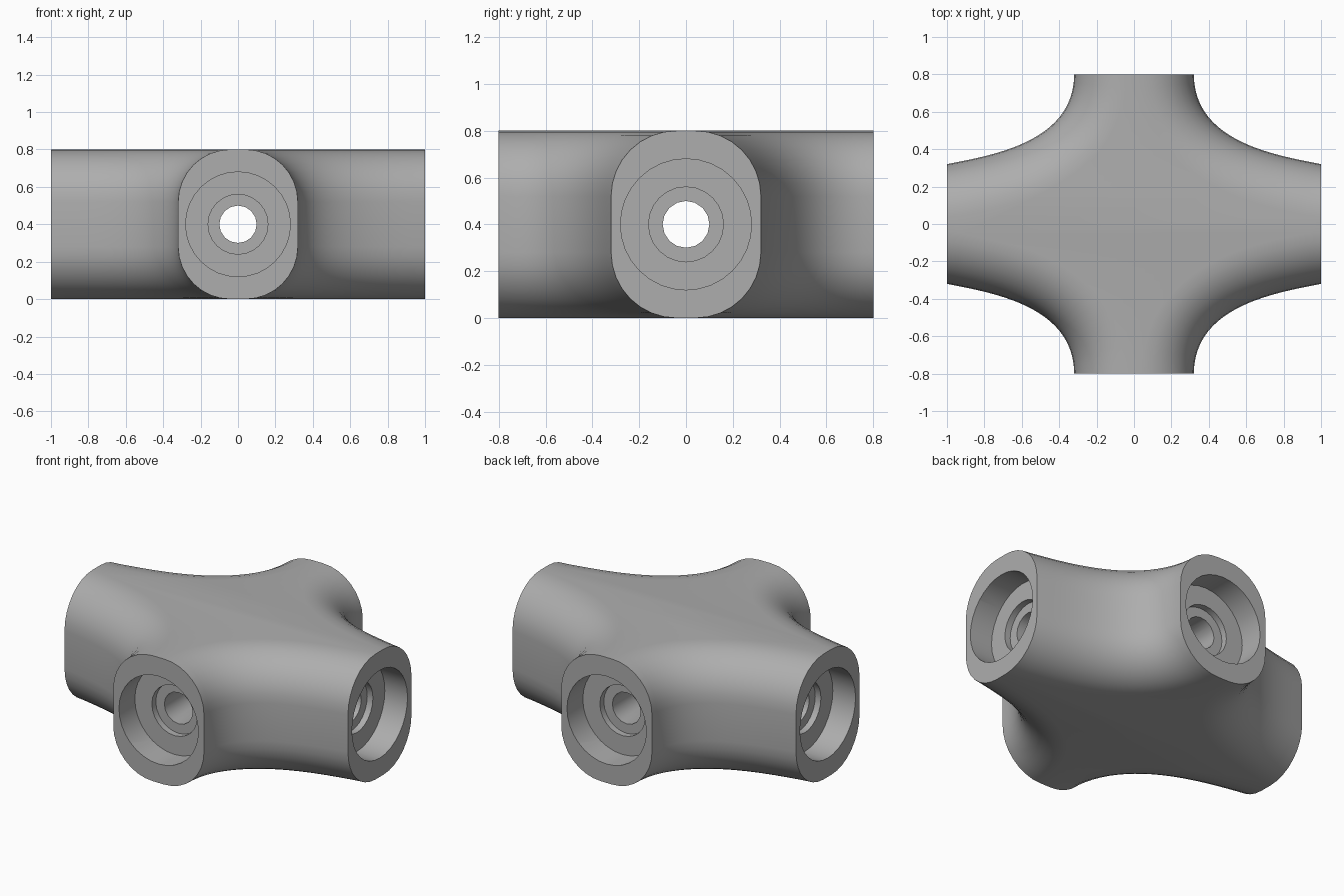
import bpy, bmesh
from math import sin, cos, pi, radians
from mathutils import Vector
from mathutils.geometry import interpolate_bezier

if "Cube" in bpy.data.objects:
    bpy.data.objects.remove(bpy.data.objects["Cube"])

LONG, SHORT, HALF_W, HEIGHT, ROUND = 1.0, 0.8, 0.32, 0.8, 0.28
MID = HEIGHT / 2

grey = bpy.data.materials.new("cast grey")
grey.use_nodes = True
colour = (0.42, 0.42, 0.42, 1)
grey.diffuse_color = colour
grey.node_tree.nodes["Principled BSDF"].inputs["Base Color"].default_value = colour


def make_object(name, bm):
    bmesh.ops.recalc_face_normals(bm, faces=bm.faces)
    mesh = bpy.data.meshes.new(name)
    bm.to_mesh(mesh)
    bm.free()
    mesh.materials.append(grey)
    obj = bpy.data.objects.new(name, mesh)
    bpy.context.collection.objects.link(obj)
    return obj


# Concave plan curve joining a short arm to a long arm, with inward normals
plan = interpolate_bezier(Vector((HALF_W, SHORT)), Vector((HALF_W, 0.43)),
                          Vector((0.78, 0.365)), Vector((LONG, HALF_W)), 25)
normals = []
for i, p in enumerate(plan):
    t = plan[min(i + 1, len(plan) - 1)] - plan[max(i - 1, 0)]
    normals.append(Vector((t.y, -t.x)).normalized())
normals[0], normals[-1] = Vector((-1, 0)), Vector((0, -1))

# Half section of the rounded edge: inset from the plan curve, height
STEPS = 8
arc = [(ROUND * (1 - cos(a)), ROUND * sin(a))
       for a in (pi / 2 * k / STEPS for k in range(STEPS + 1))]
section = [(d, ROUND - h) for d, h in reversed(arc)]
section += [(d, HEIGHT - ROUND + h) for d, h in arc]


def plan_loop(inset):
    quarter = [p + n * inset for p, n in zip(plan, normals)]
    loop = []
    for sx, sy in ((1, 1), (1, -1), (-1, -1), (-1, 1)):
        pts = [(p.x * sx, p.y * sy) for p in quarter]
        loop += pts if sx * sy > 0 else pts[::-1]
    return loop


# Cross body: stacked plan loops, flat top and bottom, flat arm ends
bm = bmesh.new()
rings = [[bm.verts.new((x, y, z)) for x, y in plan_loop(d)] for d, z in section]
n, total = len(plan), len(rings[0])
for low, high in zip(rings, rings[1:]):
    for i in range(total):
        if i % n < n - 1:
            bm.faces.new((low[i], low[i + 1], high[i + 1], high[i]))
for i in range(n - 1, total, n):
    j = (i + 1) % total
    bm.faces.new([r[i] for r in rings] + [r[j] for r in reversed(rings)])
bm.faces.new(rings[0])
bm.faces.new(rings[-1])
body = make_object("cross_body", bm)


def cut(name, axis, centre, radius, length, sides):
    """Remove a horizontal cylinder from the body."""
    bm = bmesh.new()
    bmesh.ops.create_cone(bm, cap_ends=True, segments=sides, radius1=radius,
                          radius2=radius, depth=length)
    cutter = make_object(name, bm)
    cutter.rotation_euler = (0, pi / 2, 0) if axis == 0 else (pi / 2, 0, 0)
    cutter.location = centre
    bpy.context.view_layer.update()
    mod = body.modifiers.new(name, "BOOLEAN")
    mod.object, mod.operation, mod.solver = cutter, "DIFFERENCE", "EXACT"
    bpy.context.view_layer.objects.active = body
    bpy.ops.object.modifier_apply(modifier=name)
    bpy.data.objects.remove(cutter)


# Through holes and stepped sockets in all four arms
for axis, reach in ((0, LONG), (1, SHORT)):
    cut("through_hole", axis, (0, 0, MID), 0.1, 3, 16)
    for side in (-1, 1):
        centre = [0, 0, MID]
        centre[axis] = side * reach
        cut("socket", axis, centre, 0.28, 0.32, 32)
        cut("seat_step", axis, centre, 0.16, 0.4, 24)

bpy.ops.object.select_all(action="DESELECT")
body.select_set(True)
bpy.context.view_layer.objects.active = body
bpy.ops.object.shade_smooth_by_angle(angle=radians(30))
